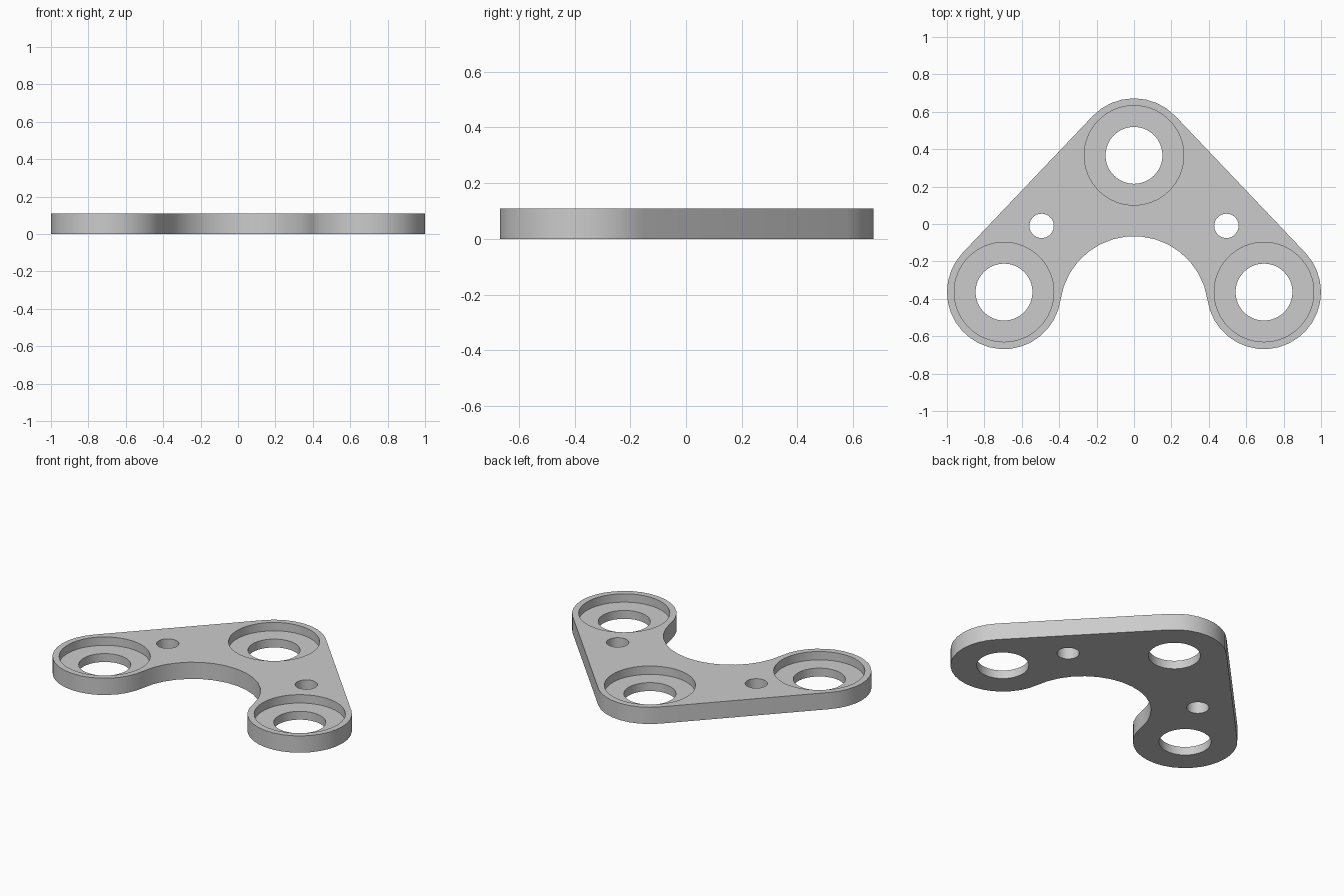
import bpy, bmesh
from math import atan2, cos, sin, pi, radians, hypot

cube = bpy.data.objects.get("Cube")
if cube:
    bpy.data.objects.remove(cube, do_unlink=True)

HEIGHT, FLOOR = 0.108, 0.054           # plate thickness, recess floor level
LOBE_R, BORE_R, HOLE_R, PIN_R = 0.305, 0.266, 0.152, 0.065
SIDE_X, SIDE_Y, TOP_Y = 0.695, -0.364, 0.367
NOTCH_TOP = -0.065
lobes = [(0, TOP_Y), (-SIDE_X, SIDE_Y), (SIDE_X, SIDE_Y)]

grey = bpy.data.materials.new("plain_grey")
grey.use_nodes = True
colour = (0.6, 0.6, 0.6, 1)
grey.diffuse_color = colour
grey.node_tree.nodes["Principled BSDF"].inputs["Base Color"].default_value = colour


def arc(centre, radius, start, end):
    """Points along an arc, about one per 11 degrees."""
    steps = max(2, round(abs(end - start) / radians(11)))
    angles = [start + (end - start) * i / steps for i in range(steps + 1)]
    return [(centre[0] + radius * cos(a), centre[1] + radius * sin(a)) for a in angles]


def prism(name, outline, bottom, top):
    """Extrude a closed outline between two heights."""
    bm = bmesh.new()
    face = bm.faces.new([bm.verts.new((x, y, bottom)) for x, y in outline])
    walls = bmesh.ops.extrude_face_region(bm, geom=[face])
    moved = [v for v in walls["geom"] if isinstance(v, bmesh.types.BMVert)]
    bmesh.ops.translate(bm, verts=moved, vec=(0, 0, top - bottom))
    bmesh.ops.recalc_face_normals(bm, faces=bm.faces)
    mesh = bpy.data.meshes.new(name)
    bm.to_mesh(mesh)
    bm.free()
    mesh.materials.append(grey)
    obj = bpy.data.objects.new(name, mesh)
    bpy.context.collection.objects.link(obj)
    return obj


# Plate outline: straight edges tangent to the lobes, notch tangent to the side lobes
tangent = atan2(SIDE_X, TOP_Y - SIDE_Y)
gap = NOTCH_TOP - SIDE_Y
notch_r = (SIDE_X**2 + gap**2 - LOBE_R**2) / (2 * (LOBE_R + gap))
notch = (0, NOTCH_TOP - notch_r)
join = atan2(SIDE_Y - notch[1], SIDE_X)

outline = arc(lobes[0], LOBE_R, tangent, pi - tangent)
outline += arc(lobes[1], LOBE_R, pi - tangent, 2 * pi - join)
outline += arc(notch, notch_r, pi - join, join)[1:-1]
outline += arc(lobes[2], LOBE_R, pi + join, 2 * pi + tangent)
plate = prism("bracket_plate", outline, 0, HEIGHT)


def drill(x, y, radius, bottom):
    """Cut a round hole down to the given level."""
    circle = [(x + radius * cos(2 * pi * i / 64), y + radius * sin(2 * pi * i / 64))
              for i in range(64)]
    cutter = prism("hole_cutter", circle, bottom, HEIGHT + 0.1)
    cutter.hide_render = True
    cut = plate.modifiers.new("drill", "BOOLEAN")
    cut.operation, cut.solver, cut.object = "DIFFERENCE", "EXACT", cutter
    bpy.ops.object.modifier_apply(modifier=cut.name)
    bpy.data.objects.remove(cutter, do_unlink=True)


bpy.ops.object.select_all(action="DESELECT")
plate.select_set(True)
bpy.context.view_layer.objects.active = plate

# Stepped recess with a through hole in each lobe
for x, y in lobes:
    drill(x, y, BORE_R, FLOOR)
    drill(x, y, HOLE_R, -0.1)

# Small pin holes in the arms
for side in (-1, 1):
    drill(side * 0.494, -0.01, PIN_R, -0.1)

bpy.ops.object.shade_smooth_by_angle(angle=radians(30))
